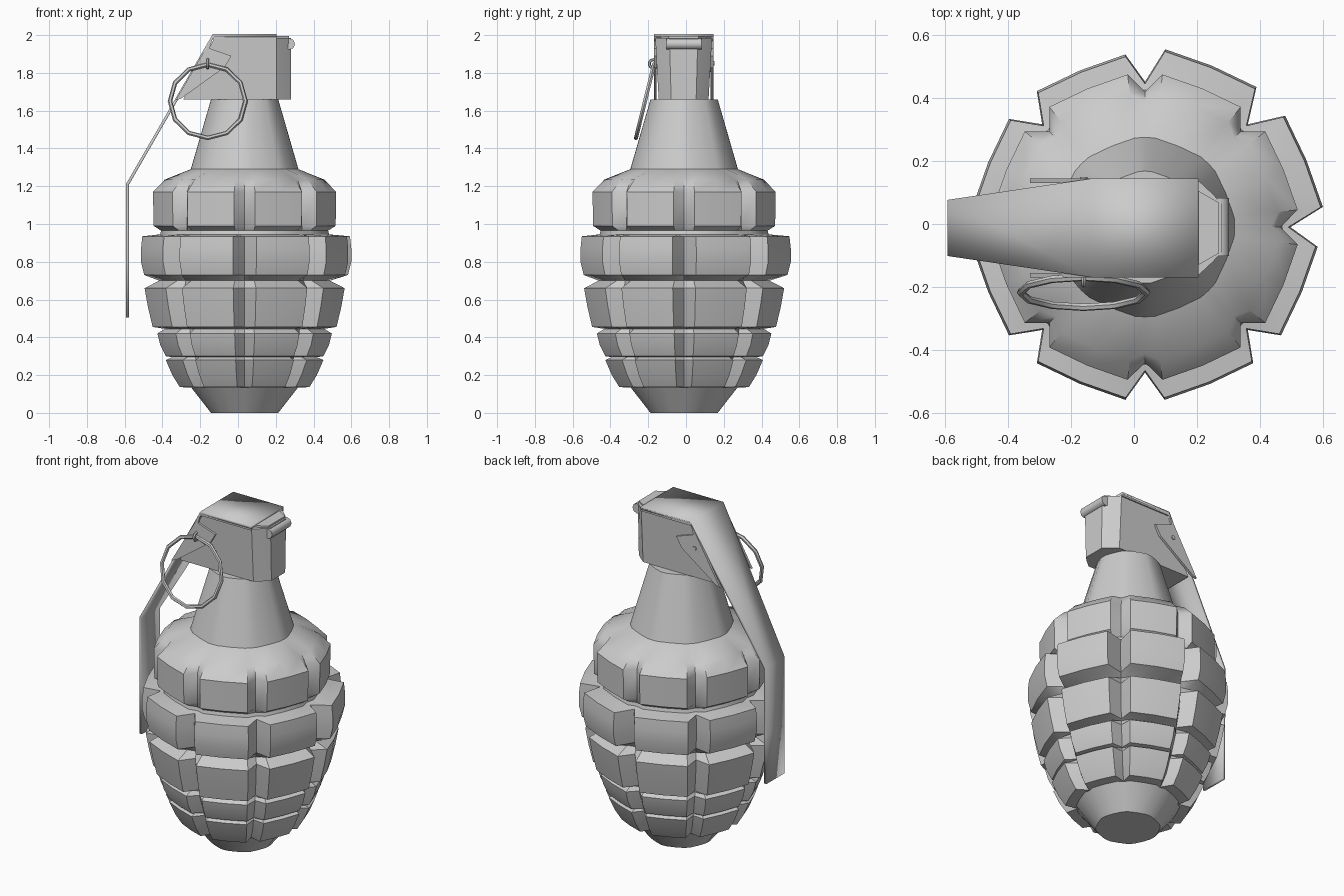
import bpy, bmesh, math
from mathutils import Matrix, Vector

if "Cube" in bpy.data.objects:
    bpy.data.objects.remove(bpy.data.objects["Cube"])

CX, CY = 0.035, -0.01      # body axis
LY = -0.0125               # lever and head mid-plane


def make(name, verts, faces, angle=35):
    me = bpy.data.meshes.new(name)
    me.from_pydata(verts, [], faces)
    bm = bmesh.new()
    bm.from_mesh(me)
    bmesh.ops.recalc_face_normals(bm, faces=bm.faces)
    bm.to_mesh(me)
    bm.free()
    ob = bpy.data.objects.new(name, me)
    bpy.context.collection.objects.link(ob)
    smooth(ob, angle)
    return ob


def smooth(ob, angle=35):
    bpy.ops.object.select_all(action='DESELECT')
    ob.select_set(True)
    bpy.context.view_layer.objects.active = ob
    bpy.ops.object.shade_smooth_by_angle(angle=math.radians(angle))


def loft(name, rings, angle=35):
    n = len(rings[0])
    verts = [p for r in rings for p in r]
    faces = [(i * n + j, i * n + (j + 1) % n, (i + 1) * n + (j + 1) % n, (i + 1) * n + j)
             for i in range(len(rings) - 1) for j in range(n)]
    faces += [tuple(range(n))[::-1], tuple(range((len(rings) - 1) * n, len(rings) * n))]
    return make(name, verts, faces, angle)


def body_ring(z, corner, groove, wide=1.0):
    # eight chunks per ring, a V groove between neighbours
    pts = []
    for s in range(8):
        k = wide if s in (0, 1) else 1.0
        mid = corner * (math.cos(math.radians(16)) + 0.015)
        for a, r in ((0, groove), (6.5, corner * k), (22.5, mid * k), (38.5, corner * k)):
            t = math.radians(a + 45 * s)
            pts.append((CX + r * math.cos(t), CY + r * math.sin(t), z))
    return pts


# Segmented body: (z, corner radius, groove radius, widening)
profile = [
    (0.00, .178, .178, 1), (0.135, .285, .275, 1),
    (0.136, .345, .28, 1), (0.20, .385, .33, 1), (0.28, .42, .36, 1),
    (0.295, .385, .37, 1),
    (0.30, .42, .37, 1), (0.36, .45, .39, 1), (0.42, .465, .41, 1),
    (0.445, .425, .41, 1),
    (0.455, .49, .415, 1), (0.56, .515, .44, 1), (0.66, .533, .45, 1),
    (0.70, .455, .44, 1),
    (0.73, .535, .45, 1.03), (0.80, .552, .462, 1.03), (0.87, .552, .462, 1.03),
    (0.935, .545, .455, 1.03),
    (0.945, .45, .435, 1), (0.965, .445, .43, 1),
    (0.99, .485, .43, 1), (1.17, .488, .43, 1), (1.235, .425, .40, 1),
    (1.29, .285, .285, 1), (1.66, .178, .178, 1)]
loft("grenade_body", [body_ring(*p) for p in profile], 40)


# Fuse head: flat sides, rounded nose, slanted back
def head_ring(z, back, w):
    half = [(back, w), (0.205, w), (0.25, w * .72), (0.28, w * .5)]
    return ([(x, LY + y, z) for x, y in half] +
            [(x, LY - y, z) for x, y in reversed(half)])


loft("fuse_head", [head_ring(1.66, -0.29, .132), head_ring(1.80, -.22, .14),
                   head_ring(1.985, -.125, .15)], 30)

# Safety lever: bent, tapering sheet
path = [(0.205, 1.998, .157), (-0.13, 1.998, .157), (-0.585, 1.21, .089),
        (-0.585, 0.80, .088), (-0.585, 0.505, .085)]
verts = [(x, LY + s * w, z) for x, z, w in path for s in (-1, 1)]
faces = [(2 * i, 2 * i + 1, 2 * i + 3, 2 * i + 2) for i in range(len(path) - 1)]
lever = make("safety_lever", verts, faces, 20)
mod = lever.modifiers.new("thickness", 'SOLIDIFY')
mod.thickness = 0.016
mod.offset = 0

# Tongue joining the lever to the hinge
loft("lever_tongue", [[(0.2, LY + .12, z), (0.27, LY + .08, z),
                       (0.27, LY - .08, z), (0.2, LY - .12, z)] for z in (1.975, 1.995)])

# Side flanges folded down from the lever
flange = [(-0.13, 2.0), (-0.15, 1.93), (-0.035, 1.89), (-0.07, 1.83), (-0.30, 1.665), (-0.33, 1.655)]
rim = [(-0.13, 2.0), (0.205, 2.0), (0.205, 1.98), (-0.13, 1.98)]
for side, s in (("front", -1), ("back", 1)):
    for part, outline in (("flange", flange), ("rim", rim)):
        loft(f"lever_{part}_{side}", [[(x, LY + s * w, z) for x, z in outline]
                                      for w in (.143, .157)], 20)


# Round pins running along y
def pin(name, x, z, y0, y1, r, n):
    ring = [(x + r * math.cos(2 * math.pi * i / n), z + r * math.sin(2 * math.pi * i / n))
            for i in range(n)]
    loft(name, [[(a, y, b) for a, b in ring] for y in (y0, y1)], 50)


pin("hinge_pin", 0.272, 1.953, -0.102, 0.083, 0.03, 8)
pin("safety_pin", -0.16, 1.85, -0.165, 0.15, 0.012, 8)


# Pull ring hanging at a tilt, and the eye that holds it
def torus(name, loc, rot, major, minor, n, m):
    bpy.ops.mesh.primitive_torus_add(location=loc, rotation=rot, major_radius=major,
                                     minor_radius=minor, major_segments=n, minor_segments=m)
    ob = bpy.context.object
    ob.name = name
    smooth(ob, 50)


torus("pull_ring", (-0.16, -0.217, 1.65), (1.33, 0, 0), 0.2, 0.012, 12, 6)
torus("pin_eye", (-0.16, -0.173, 1.848), (0, math.pi / 2, 0), 0.022, 0.008, 10, 6)
